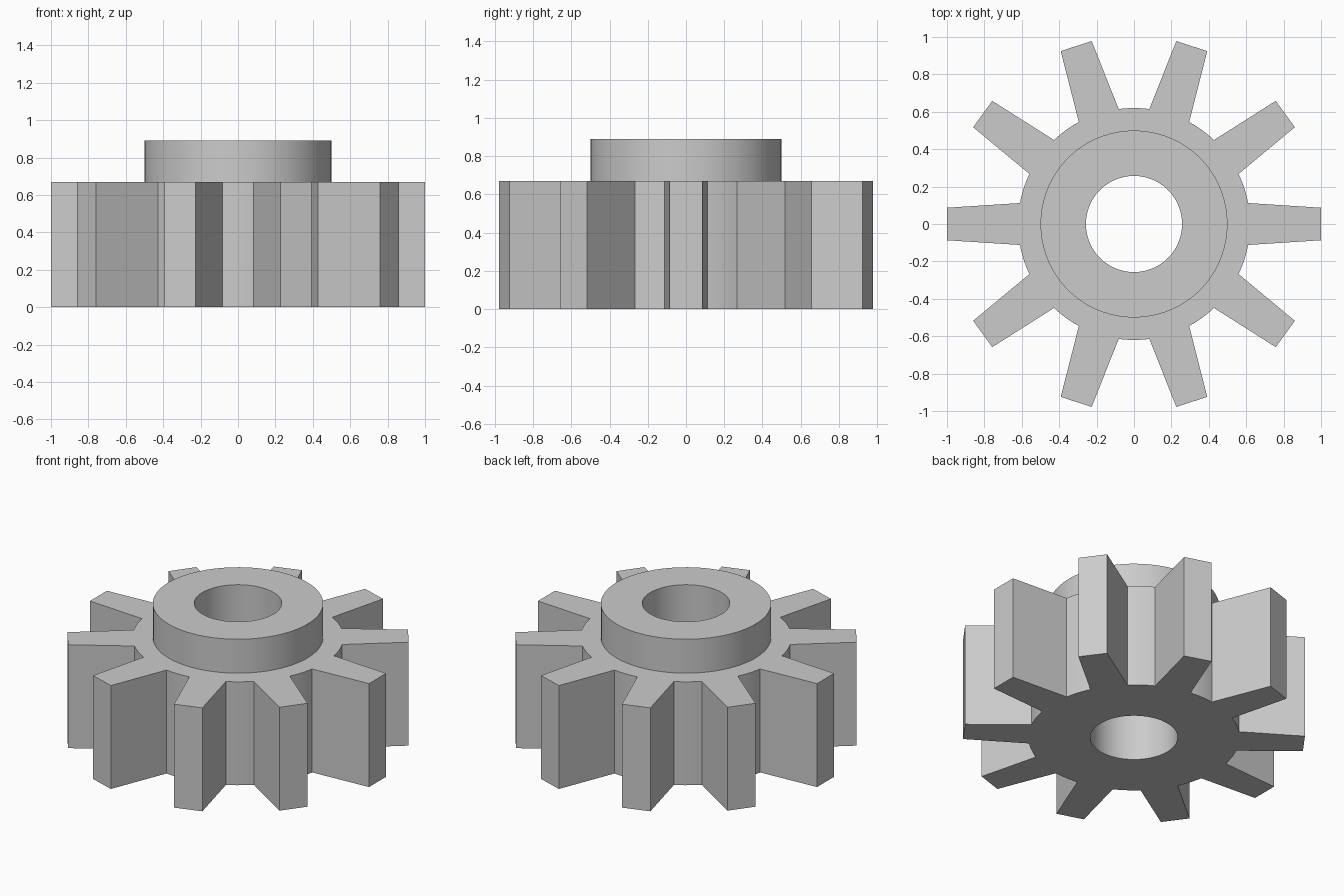
import bpy
import bmesh
from math import cos, sin, pi, radians, atan2

cube = bpy.data.objects.get("Cube")
if cube:
    bpy.data.objects.remove(cube, do_unlink=True)

# Gear dimensions
TEETH = 10
ARC_STEPS = 5
ROOT_R, HUB_R, BORE_R = 0.62, 0.50, 0.257
TIP_X, TIP_HALF, ROOT_HALF = 1.0, 0.087, 0.112
GEAR_TOP, HUB_TOP = 0.67, 0.89
PITCH = 2 * pi / TEETH
PER_TOOTH = ARC_STEPS + 3
COUNT = TEETH * PER_TOOTH


def tooth_outline():
    """Toothed outline: tapered teeth with a round root between them."""
    half = atan2(ROOT_HALF, (ROOT_R ** 2 - ROOT_HALF ** 2) ** 0.5)
    tip_angle, tip_r = atan2(TIP_HALF, TIP_X), (TIP_X ** 2 + TIP_HALF ** 2) ** 0.5
    points = []
    for tooth in range(TEETH):
        polar = [(ROOT_R, -half), (tip_r, -tip_angle), (tip_r, tip_angle)]
        gap = PITCH - 2 * half
        polar += [(ROOT_R, half + gap * i / ARC_STEPS) for i in range(ARC_STEPS)]
        points += [(r * cos(a + tooth * PITCH), r * sin(a + tooth * PITCH)) for r, a in polar]
    return points


def circle(radius):
    """Circle with one point for each outline point, centred on the teeth."""
    step = 2 * pi / COUNT
    return [(radius * cos((i - 1.5) * step), radius * sin((i - 1.5) * step)) for i in range(COUNT)]


# Closed sweep of loops: toothed wall, shoulder, hub, bore and underside
outline, hub, bore = tooth_outline(), circle(HUB_R), circle(BORE_R)
sections = [(outline, 0), (outline, GEAR_TOP), (hub, GEAR_TOP),
            (hub, HUB_TOP), (bore, HUB_TOP), (bore, 0)]

bm = bmesh.new()
loops = [[bm.verts.new((x, y, z)) for x, y in pts] for pts, z in sections]
for low, high in zip(loops, loops[1:] + loops[:1]):
    for i in range(COUNT):
        j = (i + 1) % COUNT
        bm.faces.new((low[i], low[j], high[j], high[i]))
bmesh.ops.recalc_face_normals(bm, faces=bm.faces)
mesh = bpy.data.meshes.new("gear_with_hub")
bm.to_mesh(mesh)
bm.free()

# Plain grey metal
grey = bpy.data.materials.new("light_grey")
grey.use_nodes = True
colour = (0.6, 0.6, 0.6, 1)
grey.diffuse_color = colour
grey.node_tree.nodes["Principled BSDF"].inputs["Base Color"].default_value = colour
mesh.materials.append(grey)

gear = bpy.data.objects.new("gear_with_hub", mesh)
bpy.context.collection.objects.link(gear)
bpy.ops.object.select_all(action="DESELECT")
gear.select_set(True)
bpy.context.view_layer.objects.active = gear
bpy.ops.object.shade_smooth_by_angle(angle=radians(20))
